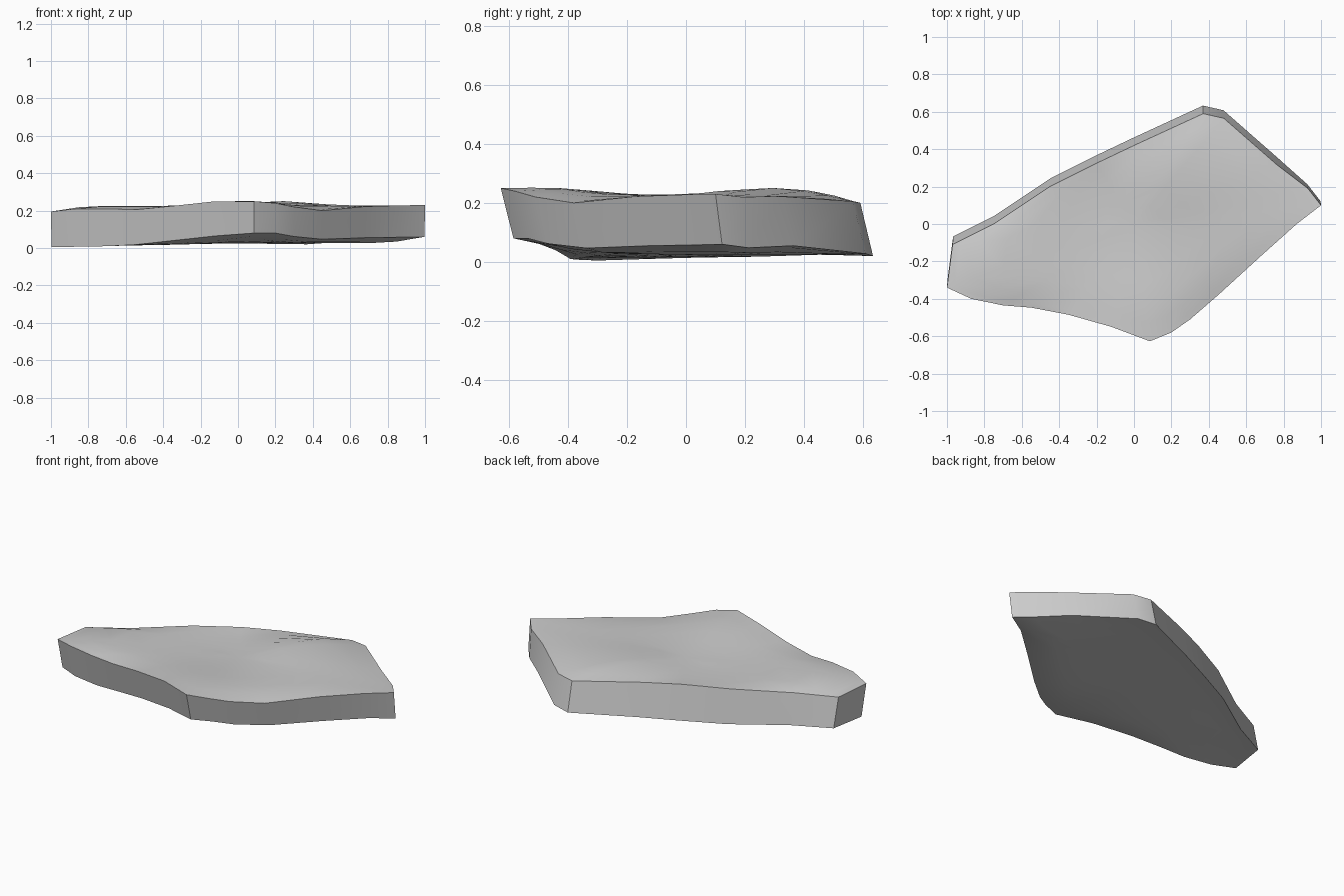
import bpy, bmesh
from math import exp

if "Cube" in bpy.data.objects:
    bpy.data.objects.remove(bpy.data.objects["Cube"])

# Slab rim: top x, top y, top z, bottom z (counter-clockwise)
RIM = [
    (-1.00, -.34, .195, .005), (-.87, -.40, .21, .007), (-.70, -.435, .21, .01),
    (-.55, -.447, .205, .018), (-.35, -.485, .225, .04), (-.12, -.55, .25, .065),
    (.085, -.627, .25, .08), (.20, -.58, .24, .08), (.30, -.51, .22, .062),
    (.45, -.38, .20, .047), (.68, -.17, .222, .055), (.87, 0, .228, .058),
    (1.00, .10, .23, .06), (.93, .19, .22, .048), (.76, .32, .222, .055),
    (.48, .565, .205, .028), (.37, .59, .20, .02), (0, .42, .225, .025),
    (-.20, .325, .23, .022), (-.45, .20, .22, .018), (-.75, 0, .20, .015),
    (-.97, -.11, .19, .012)]


def bump(x, y, cx, cy, r):
    return exp(-((x - cx) ** 2 + (y - cy) ** 2) / r ** 2)


# Gentle undulation of the two broad faces
def top_height(x, y):
    return (.226 + .026 * bump(x, y, .22, .27, .22)
            + .027 * bump(x, y, .03, -.5, .25) - .012 * bump(x, y, -.2, .1, .3))


def bottom_height(x, y):
    return .026 + .03 * bump(x, y, .1, -.5, .2) - .012 * bump(x, y, -.6, -.2, .4)


def bridge(bm, a, b):
    n = len(a)
    for i in range(n):
        j = (i + 1) % n
        bm.faces.new((a[i], a[j], b[j], b[i]))


# Concentric rings from the rim to the middle of a broad face
def fill_face(bm, rim, height, centre):
    cx, cy = centre
    base = [v.co.copy() for v in rim]
    last = rim
    for s in (.955, .85, .7, .52, .34, .17):
        blend = min(1, (1 - s) / .2)
        ring = []
        for p in base:
            x, y = cx + (p.x - cx) * s, cy + (p.y - cy) * s
            ring.append(bm.verts.new((x, y, p.z + (height(x, y) - p.z) * blend)))
        bridge(bm, last, ring)
        last = ring
    mid = bm.verts.new((cx, cy, height(cx, cy)))
    for i in range(len(last)):
        bm.faces.new((last[i], last[(i + 1) % len(last)], mid))


bm = bmesh.new()
top = [bm.verts.new((x, y, zt)) for x, y, zt, zb in RIM]
# The underside is shifted back so the edges lean
bottom = [bm.verts.new((x * .997, y + (.022 if x > .9 else .043), zb))
          for x, y, zt, zb in RIM]
bridge(bm, bottom, top)
fill_face(bm, top, top_height, (0, 0))
fill_face(bm, bottom, bottom_height, (0, .04))
bmesh.ops.recalc_face_normals(bm, faces=bm.faces)

mesh = bpy.data.meshes.new("stone_slab")
bm.to_mesh(mesh)
bm.free()
slab = bpy.data.objects.new("stone_slab", mesh)
bpy.context.collection.objects.link(slab)
bpy.context.view_layer.objects.active = slab
slab.select_set(True)
bpy.ops.object.shade_smooth_by_angle(angle=.6)
